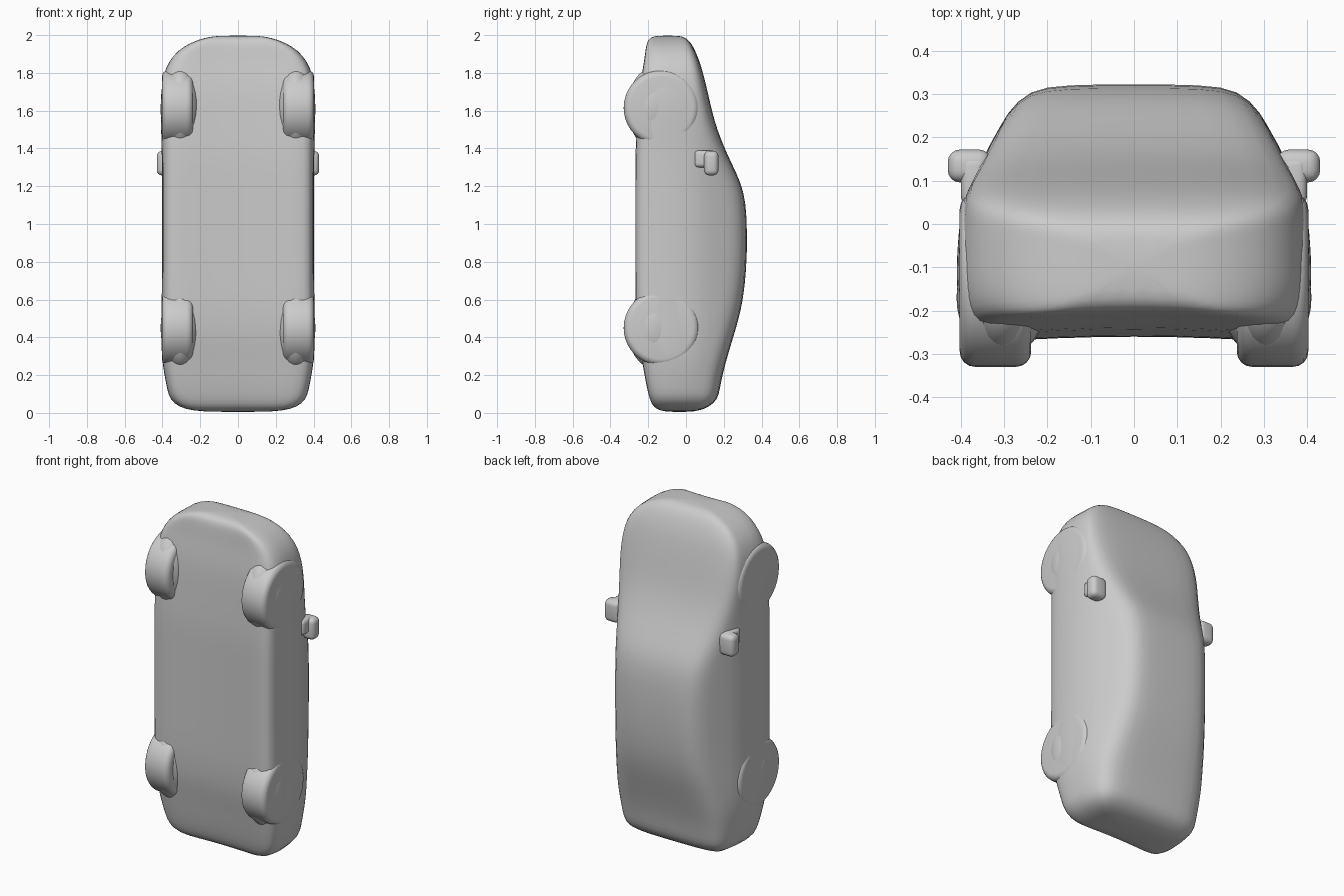
import bpy, bmesh, math
from mathutils import Matrix

cube = bpy.data.objects.get("Cube")
if cube:
    bpy.data.objects.remove(cube, do_unlink=True)

# Single plain grey
grey = bpy.data.materials.new("plain_grey")
grey.use_nodes = True
COL = (0.6, 0.6, 0.6, 1)
grey.diffuse_color = COL
grey.node_tree.nodes["Principled BSDF"].inputs["Base Color"].default_value = COL


def finish(name, bm, subsurf=0):
    bmesh.ops.recalc_face_normals(bm, faces=bm.faces)
    for f in bm.faces:
        f.smooth = True
    me = bpy.data.meshes.new(name)
    bm.to_mesh(me)
    bm.free()
    me.materials.append(grey)
    ob = bpy.data.objects.new(name, me)
    bpy.context.collection.objects.link(ob)
    if subsurf:
        m = ob.modifiers.new("smooth", 'SUBSURF')
        m.levels = m.render_levels = subsurf
    return ob


def lerp_table(table, t):
    for (a, va), (b, vb) in zip(table, table[1:]):
        if t <= b:
            return va + (vb - va) * max(0, (t - a) / (b - a))
    return table[-1][1]


# Body half width against height above the floor pan
FLANK = [(-0.3, 0.405), (-0.1, 0.408), (0.0, 0.402), (0.08, 0.385),
         (0.17, 0.34), (0.27, 0.29), (0.33, 0.265)]

# Body stations: z, underside y, top y, half width
STATIONS = [
    (0.005, -0.09, 0.02, 0.14), (0.012, -0.14, 0.07, 0.24),
    (0.03, -0.175, 0.12, 0.31), (0.07, -0.195, 0.168, 0.36),
    (0.13, -0.21, 0.18, 0.375), (0.21, -0.225, 0.195, 0.39),
    (0.30, -0.24, 0.22, 0.403), (0.40, -0.26, 0.25, 0.405),
    (0.50, -0.268, 0.28, 0.405), (0.60, -0.272, 0.302, 0.403),
    (0.75, -0.272, 0.32, 0.402), (0.95, -0.272, 0.325, 0.402),
    (1.12, -0.272, 0.317, 0.402), (1.22, -0.272, 0.29, 0.402),
    (1.31, -0.272, 0.247, 0.402), (1.40, -0.27, 0.205, 0.402),
    (1.50, -0.264, 0.165, 0.405), (1.60, -0.258, 0.137, 0.408),
    (1.70, -0.252, 0.115, 0.405), (1.79, -0.238, 0.093, 0.392),
    (1.86, -0.225, 0.073, 0.365), (1.92, -0.217, 0.048, 0.315),
    (1.96, -0.21, 0.026, 0.25), (1.985, -0.195, 0.0, 0.18),
    (1.998, -0.16, -0.03, 0.11)]


def section(yb, yt, w):
    """Closed ring: floor, flank, shoulder and top, mirrored in x."""
    h = yt - yb
    k = min(1, h / 0.35)
    s = w / 0.405
    half = [(0, yb + 0.013 * k), (0.45 * w, yb + 0.009 * k), (0.8 * w, yb),
            (0.93 * w, yb + 0.012 * k), (0.985 * w, yb + 0.045 * k)]
    for f in (0.28, 0.41, 0.54, 0.66, 0.78, 0.89):
        y = yb + f * h
        half.append((s * lerp_table(FLANK, y), y))
    e = s * lerp_table(FLANK, yt)
    half += [(0.91 * e, yt - 0.012 * k), (0.6 * e, yt - 0.001), (0, yt)]
    return half + [(-x, y) for x, y in half[-2:0:-1]]


# Body shell lofted from tail (low) to nose (high)
bm = bmesh.new()
rings = [[bm.verts.new((x, y, z)) for x, y in section(yb, yt, w)]
         for z, yb, yt, w in STATIONS]
for a, b in zip(rings, rings[1:]):
    n = len(a)
    for i in range(n):
        j = (i + 1) % n
        bm.faces.new((a[i], a[j], b[j], b[i]))
bm.faces.new(rings[0])
bm.faces.new(rings[-1])
finish("car_body", bm, 1)


# Wheels and the rounded swellings that blend them into the body
def wheel(name, side, z):
    bm = bmesh.new()
    bmesh.ops.create_cone(bm, cap_ends=True, segments=40, radius1=0.2,
                          radius2=0.2, depth=0.165,
                          matrix=Matrix.Translation((side * 0.32, -0.13, z))
                          @ Matrix.Rotation(math.pi / 2, 4, 'Y'))
    rims = [e for e in bm.edges if any(len(f.verts) > 4 for f in e.link_faces)]
    bmesh.ops.bevel(bm, geom=rims, offset=0.035, segments=4, profile=0.5,
                    affect='EDGES')
    finish(name, bm)


def blob(name, centre, radii):
    bm = bmesh.new()
    bmesh.ops.create_uvsphere(bm, u_segments=32, v_segments=16, radius=1,
                              matrix=Matrix.Translation(centre)
                              @ Matrix.Diagonal((*radii, 1)))
    finish(name, bm)


# Rounded box helper for the mirrors
def rounded_box(name, centre, size, bevel):
    bm = bmesh.new()
    bmesh.ops.create_cube(bm, size=1, matrix=Matrix.Translation(centre)
                          @ Matrix.Diagonal((*size, 1)))
    bmesh.ops.bevel(bm, geom=bm.edges[:], offset=bevel, segments=4,
                    profile=0.5, affect='EDGES')
    finish(name, bm)


for side, label in ((1, "left"), (-1, "right")):
    for z, end in ((0.45, "rear"), (1.615, "front")):
        wheel(f"{end}_{label}_wheel", side, z)
        blob(f"{end}_{label}_wheel_arch", (side * 0.305, -0.17, z),
             (0.105, 0.14, 0.215))
    rounded_box(f"{label}_mirror", (side * 0.38, 0.134, 1.322),
                (0.1, 0.076, 0.13), 0.028)
    rounded_box(f"{label}_mirror_stalk", (side * 0.37, 0.1, 1.345),
                (0.06, 0.11, 0.09), 0.02)
